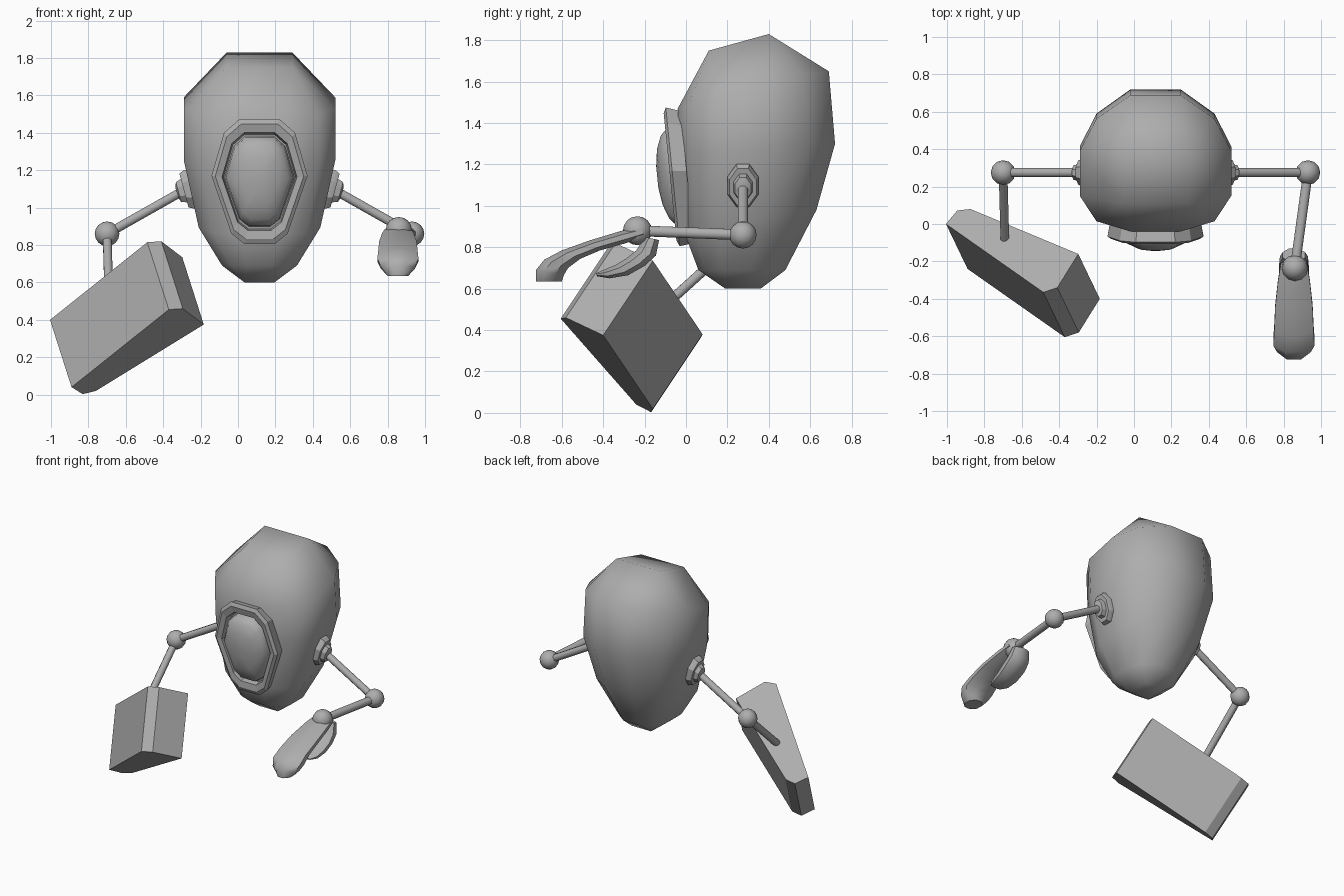
import bpy, bmesh
from math import cos, sin, pi, copysign
from mathutils import Vector, Matrix

if "Cube" in bpy.data.objects:
    bpy.data.objects.remove(bpy.data.objects["Cube"])

CX = 0.115      # mirror plane of the body
SHY = 0.275     # depth of the shoulders

GREY = bpy.data.materials.new("dark_grey")
GREY.diffuse_color = (.42, .42, .42, 1)
GREY.use_nodes = True
GREY.node_tree.nodes["Principled BSDF"].inputs["Base Color"].default_value = GREY.diffuse_color


def finish(name, bm, smooth=None):
    bmesh.ops.remove_doubles(bm, verts=bm.verts, dist=0.0005)
    bmesh.ops.recalc_face_normals(bm, faces=bm.faces)
    me = bpy.data.meshes.new(name)
    bm.to_mesh(me)
    bm.free()
    me.materials.append(GREY)
    ob = bpy.data.objects.new(name, me)
    bpy.context.collection.objects.link(ob)
    if smooth is not None:
        bpy.ops.object.select_all(action='DESELECT')
        ob.select_set(True)
        bpy.context.view_layer.objects.active = ob
        bpy.ops.object.shade_smooth_by_angle(angle=smooth)
    return ob


def loft(name, rings, smooth=None, closed=False):
    """Skin a list of point rings; closed joins the last ring to the first."""
    bm = bmesh.new()
    vs = [[bm.verts.new(p) for p in r] for r in rings]
    n = len(vs[0])
    pairs = list(zip(vs, vs[1:])) + ([(vs[-1], vs[0])] if closed else [])
    for a, b in pairs:
        for i in range(n):
            j = (i + 1) % n
            bm.faces.new((a[i], a[j], b[j], b[i]))
    if not closed:
        bm.faces.new(vs[0])
        bm.faces.new(vs[-1])
    return finish(name, bm, smooth)


def ring_on_axis(centre, axis, r1, r2, n=8):
    """Oval ring around an axis; r2 is the more vertical radius."""
    axis = Vector(axis).normalized()
    ref = Vector((0, 0, 1)) if abs(axis.z) < 0.9 else Vector((0, 1, 0))
    side = axis.cross(ref).normalized()
    up = side.cross(axis)
    return [Vector(centre) + side * r1 * cos((k + .5) * 2 * pi / n)
            + up * r2 * sin((k + .5) * 2 * pi / n) for k in range(n)]


def rod(name, a, b, r):
    d = Vector(b) - Vector(a)
    loft(name, [ring_on_axis(p, d, r, r) for p in (a, b)], 0.9)


def ball(name, centre, r):
    bm = bmesh.new()
    bmesh.ops.create_uvsphere(bm, u_segments=12, v_segments=8, radius=r,
                              matrix=Matrix.Translation(centre))
    finish(name, bm, 1.0)


# Egg-shaped body: twelve-sided tilted rings with square end caps
Q = [(1, .33), (.78, .75), (.33, 1)]
UNIT = (Q + [(-x, y) for x, y in reversed(Q)] + [(-x, -y) for x, y in Q]
        + [(x, -y) for x, y in reversed(Q)])


def body_ring(front, back, hw, square=False):
    out = []
    for u, v in UNIT:
        shift = (abs(u) - .33) * .2 * hw
        if square:
            u, v, shift = copysign(1, u), copysign(1, v), 0
        t = (v + 1) / 2
        out.append((CX + u * hw, front[0] + (back[0] - front[0]) * t - shift,
                    front[1] + (back[1] - front[1]) * t))
    return out


loft("body", [
    body_ring((.19, .60), (.36, .60), .08, True),
    body_ring((.06, .69), (.48, .69), .20),
    body_ring((.00, .85), (.63, .98), .325),
    body_ring((-.03, 1.23), (.72, 1.30), .405),
    body_ring((-.04, 1.47), (.69, 1.65), .405),
    body_ring((.11, 1.75), (.40, 1.83), .175, True)], 1.4)

# Face frame and domed face, sharing one ten-sided outline on a leaning plane
HALF = [(.105, .335), (.19, .26), (.257, .03), (.15, -.28), (.08, -.335)]
FACE = HALF + [(-x, z) for x, z in reversed(HALF)]


def face_ring(scale, depth):
    return [(CX + x * scale, -.069 - z * scale * .1 + depth, 1.14 + z * scale)
            for x, z in FACE]


loft("face_frame", [face_ring(.95, .075), face_ring(1, .005),
                    face_ring(.92, -.008), face_ring(.78, .0),
                    face_ring(.75, .05), face_ring(.75, .075)], closed=True)
loft("face_dome", [face_ring(.73, .07), face_ring(.70, .0),
                   face_ring(.60, -.032), face_ring(.40, -.058),
                   face_ring(.15, -.070)], 1.5)

# Shoulder sockets, upper arms and elbows, mirrored
for s, side in ((-1, "left"), (1, "right")):
    axis = Vector((s, 0, -.27)).normalized()
    base = Vector((CX + s * .37, SHY, 1.10))
    loft("shoulder_" + side, [
        ring_on_axis(base + axis * t, axis, r * .7, r)
        for t, r in ((-.05, .11), (.01, .115), (.035, .10), (.035, .07),
                     (.065, .06), (.075, .03))], 0.5)
    elbow = (CX + s * .815, SHY, .86)
    rod("upper_arm_" + side, base + axis * .04, elbow, .026)
    ball("elbow_" + side, elbow, .066)

# Left forearm and block-shaped tool
rod("forearm_left", (CX - .815, SHY, .86), (-.69, -.10, .52), .025)
base = [Vector(p) for p in ((-.37, -.605, .455), (-.295, -.58, .46),
                            (-.183, -.40, .375), (-.76, -.16, .02),
                            (-.83, -.168, .003), (-.89, -.24, .04))]
loft("block_tool", [base, [p + Vector((-.115, .24, .36)) for p in base]])

# Right forearm and wrist
WRIST = (.86, -.235, .88)
rod("forearm_right", (CX + .815, SHY, .86), WRIST, .028)
ball("wrist", WRIST, .07)


# Gripper halves: oval sections between an outer and an inner side line
def claw(name, sections):
    rings = []
    for (y0, z0), (y1, z1), hw in sections:
        ring = []
        for k in range(8):
            a = (k + .5) * pi / 4
            t = (1 - sin(a) / sin(3 * pi / 8)) / 2
            ring.append((.855 + hw * cos(a) / cos(pi / 8),
                         y0 + (y1 - y0) * t, z0 + (z1 - z0) * t))
        rings.append(ring)
    loft(name, rings, 0.8)


claw("upper_claw", [
    ((-.22, .90), (-.20, .85), .07), ((-.31, .88), (-.29, .82), .085),
    ((-.46, .835), (-.415, .785), .10), ((-.60, .785), (-.51, .745), .105),
    ((-.685, .74), (-.57, .70), .11), ((-.725, .69), (-.59, .665), .09),
    ((-.725, .635), (-.60, .635), .055)])
claw("lower_claw", [
    ((-.13, .835), (-.20, .85), .06), ((-.145, .76), (-.24, .785), .075),
    ((-.20, .71), (-.29, .745), .08), ((-.28, .665), (-.34, .715), .075),
    ((-.37, .65), (-.40, .69), .065), ((-.43, .66), (-.435, .675), .04)])
